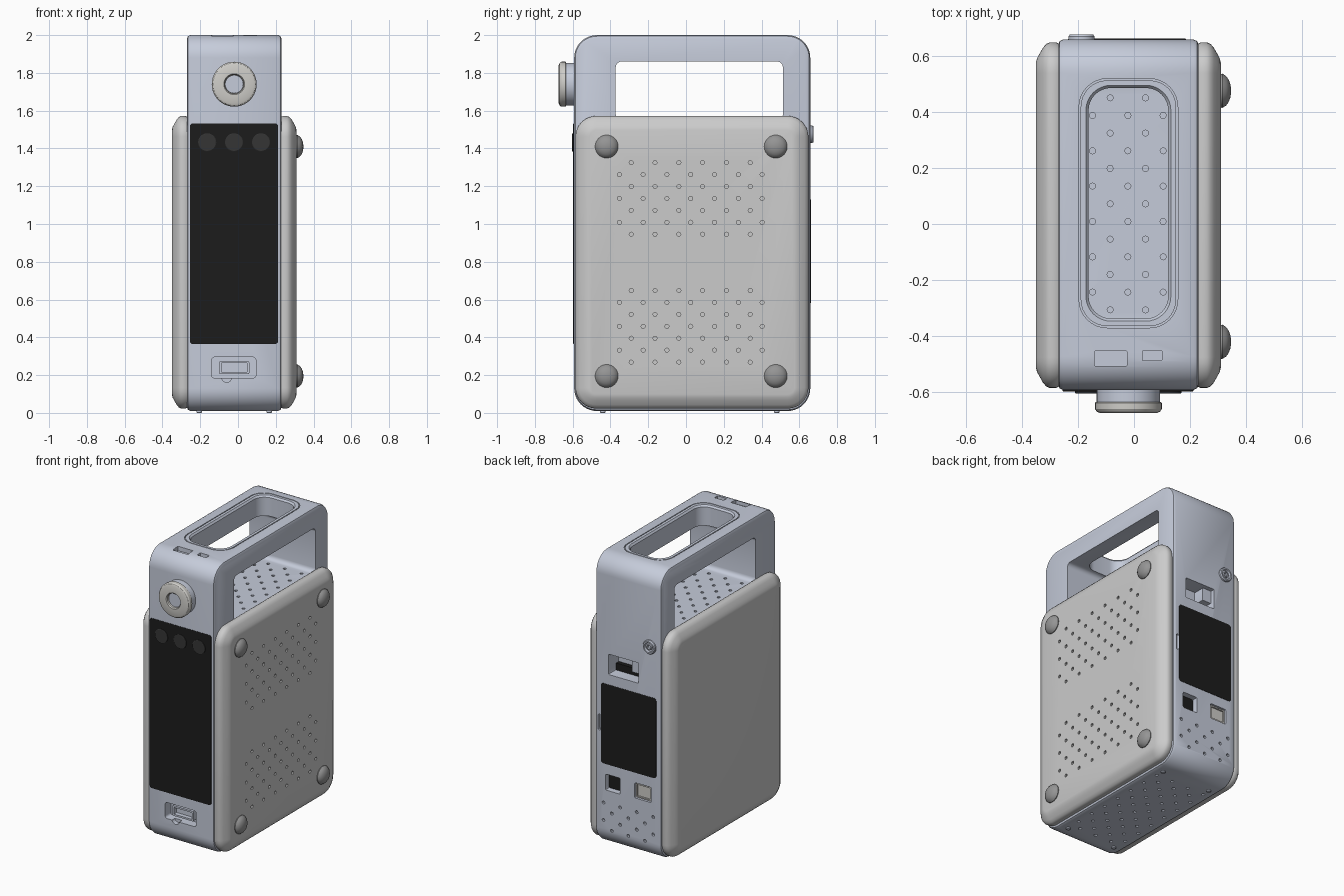
import bpy, bmesh, math

if "Cube" in bpy.data.objects:
    bpy.data.objects.remove(bpy.data.objects["Cube"])


def material(name, rgb):
    m = bpy.data.materials.new(name)
    m.diffuse_color = (*rgb, 1)
    m.use_nodes = True
    m.node_tree.nodes["Principled BSDF"].inputs["Base Color"].default_value = m.diffuse_color
    return m


BLUE = material("blue_grey_shell", (0.56, 0.60, 0.70))
BLACK = material("black_glass", (0.012, 0.012, 0.012))
DARK = material("dark_lens", (0.035, 0.035, 0.035))
PALE = material("pale_plastic", (0.62, 0.61, 0.58))
FOOT = material("rubber_foot", (0.3, 0.3, 0.3))


def add(bm, axis, rect, r, steps, n=8):
    """Loft a rounded rectangle (u0,u1,v0,v1) through (depth, inset) steps along an axis."""
    rings = []
    for d, inset in steps:
        u0, u1, v0, v1 = rect[0] + inset, rect[1] - inset, rect[2] + inset, rect[3] - inset
        rr = max(r - inset, 0.0015)
        ring = []
        for k, (cu, cv) in enumerate([(u1 - rr, v1 - rr), (u0 + rr, v1 - rr),
                                      (u0 + rr, v0 + rr), (u1 - rr, v0 + rr)]):
            for i in range(n + 1):
                a = math.pi / 2 * (k + i / n)
                u, v = cu + rr * math.cos(a), cv + rr * math.sin(a)
                co = {'x': (d, u, v), 'y': (u, d, v), 'z': (u, v, d)}[axis]
                ring.append(bm.verts.new(co))
        rings.append(ring)
    m = len(rings[0])
    for a, b in zip(rings, rings[1:]):
        for i in range(m):
            bm.faces.new((a[i], a[(i + 1) % m], b[(i + 1) % m], b[i]))
    bm.faces.new(rings[0])
    bm.faces.new(rings[-1])


def disc(bm, axis, u, v, R, steps, n=8):
    add(bm, axis, (u - R, u + R, v - R, v + R), R, steps, n)


def make(name, bm, mat=None):
    bmesh.ops.remove_doubles(bm, verts=bm.verts, dist=1e-5)
    bmesh.ops.recalc_face_normals(bm, faces=bm.faces)
    me = bpy.data.meshes.new(name)
    bm.to_mesh(me)
    bm.free()
    ob = bpy.data.objects.new(name, me)
    bpy.context.collection.objects.link(ob)
    if mat:
        me.materials.append(mat)
    return ob


def plate(name, axis, rect, r, steps, mat=None, n=8):
    bm = bmesh.new()
    add(bm, axis, rect, r, steps, n)
    return make(name, bm, mat)


def knob(name, axis, u, v, R, steps, mat=None):
    return plate(name, axis, (u - R, u + R, v - R, v + R), R, steps, mat, 10)


def cut(target, bm):
    cutter = make("cutter", bm)
    cutter.hide_render = True
    mod = target.modifiers.new("cut", 'BOOLEAN')
    mod.operation, mod.solver, mod.object = 'DIFFERENCE', 'EXACT', cutter
    bpy.context.view_layer.objects.active = target
    bpy.ops.object.modifier_apply(modifier=mod.name)
    bpy.data.objects.remove(cutter)


def vent(bm, axis, u0, v0, du, dv, counts, rows, depth):
    """Staggered rows of small round holes; odd rows shift by half a step."""
    for j in range(rows):
        odd = j % 2
        shift = du / 2 if counts[1] < counts[0] else -du / 2
        for i in range(counts[odd]):
            disc(bm, axis, u0 + odd * shift + i * du, v0 + j * dv, 0.011,
                 [(depth[0], 0), (depth[1], 0)], 2)


# Main shell with carry handle
body = plate("main_shell", 'x', (-0.592, 0.658, 0.01, 2.0), 0.12,
             [(-0.27, 0.018), (-0.265, 0.006), (-0.252, 0),
              (0.212, 0), (0.225, 0.006), (0.23, 0.018)], BLUE, 10)
bm = bmesh.new()
add(bm, 'x', (-0.372, 0.513, 1.55, 1.86), 0.03, [(-0.5, 0), (0.5, 0)], 5)
cut(body, bm)
bm = bmesh.new()
add(bm, 'z', (-0.162, 0.122, -0.337, 0.485), 0.08,
    [(1.8, 0), (1.988, 0), (2.003, -0.012)])
cut(body, bm)

# Recesses, sockets and vents in the shell
bm = bmesh.new()
for rect in [(-0.14, -0.025, -0.507, -0.452), (0.03, 0.10, -0.487, -0.452)]:
    add(bm, 'z', rect, 0.004, [(1.97, 0), (2.05, 0)], 2)
add(bm, 'y', (-0.14, 0.095, 0.185, 0.295), 0.015, [(-0.65, 0), (-0.53, 0)], 3)
for rect, depth in [((-0.10, 0.13, 1.20, 1.34), 0.55), ((0.04, 0.152, 0.40, 0.51), 0.61),
                    ((-0.195, -0.07, 0.405, 0.51), 0.61), ((0.188, 0.208, 0.80, 0.91), 0.64)]:
    add(bm, 'y', rect, 0.008, [(0.7, 0), (depth, 0)], 2)
vent(bm, 'z', -0.211, 0.45, 0.126, -0.063, (4, 3), 13, (1.52, 1.6))
vent(bm, 'z', -0.211, 0.42, 0.126, -0.063, (4, 3), 14, (-0.05, 0.04))
vent(bm, 'y', -0.211, 0.31, 0.126, -0.06, (4, 3), 4, (0.63, 0.72))
cut(body, bm)
bm = bmesh.new()
disc(bm, 'y', -0.06, 0.19, 0.028, [(-0.65, 0), (-0.56, 0)], 4)
cut(body, bm)

# Seam groove around the handle opening
bm = bmesh.new()
add(bm, 'z', (-0.196, 0.156, -0.37, 0.518), 0.10,
    [(1.992, 0), (2.02, 0), (2.02, 0.006), (1.992, 0.006)])
caps = [f for f in bm.faces if len(f.verts) > 4]
bmesh.ops.delete(bm, geom=caps, context='FACES_ONLY')
bmesh.ops.bridge_loops(bm, edges=[e for e in bm.edges if e.is_boundary])
cut(body, bm)

# Side panels
PROFILE = [(-0.004, 0.006), (0.008, 0), (0.03, 0), (0.043, 0.006), (0.055, 0.02),
           (0.068, 0.043), (0.076, 0.058), (0.08, 0.075)]
SIDE = (-0.585, 0.648, 0.023, 1.572)
plate("left_panel", 'x', SIDE, 0.11, [(-0.27 - d, i) for d, i in PROFILE])
right = plate("right_panel", 'x', SIDE, 0.11, [(0.23 + d, i) for d, i in PROFILE])
bm = bmesh.new()
for top in (1.325, 0.648):
    for j in range(7):
        odd = j % 2
        for i in range(6 + odd):
            disc(bm, 'x', -0.29 - 0.063 * odd + 0.126 * i, top - 0.0632 * j, 0.011,
                 [(0.285, 0), (0.35, 0)], 2)
cut(right, bm)

# Domed side feet
DOME = [(0.30, 0.002), (0.315, 0), (0.328, 0.008), (0.337, 0.02), (0.343, 0.035), (0.346, 0.052)]
for y in (-0.42, 0.475):
    for z in (0.195, 1.41):
        knob("side_foot", 'x', y, z, 0.061, DOME, FOOT)

# Small pegs under the base
for x in (-0.205, 0.165):
    for y in (-0.44, 0.48):
        knob("base_peg", 'z', x, y, 0.014, [(0.02, 0), (0.003, 0), (0.0, 0.003)], BLUE)

# Front screen and its three round lenses
plate("front_screen", 'y', (-0.255, 0.212, 0.365, 1.532), 0.015,
      [(-0.57, 0), (-0.595, 0), (-0.597, 0.003)], BLACK, 4)
for x in (-0.163, -0.021, 0.122):
    knob("front_lens", 'y', x, 1.432, 0.048, [(-0.58, 0), (-0.602, 0), (-0.604, 0.003)], DARK)

# Control dial on its collar
knob("dial_collar", 'y', -0.02, 1.74, 0.113, [(-0.57, 0), (-0.64, 0)], BLUE)
knob("control_dial", 'y', -0.02, 1.74, 0.119,
     [(-0.634, 0.004), (-0.638, 0), (-0.66, 0), (-0.669, 0.006), (-0.674, 0.018),
      (-0.674, 0.064), (-0.668, 0.069), (-0.645, 0.07)], PALE)
knob("dial_centre", 'y', -0.02, 1.74, 0.048, [(-0.64, 0), (-0.655, 0)], BLUE)

# Front connector tongue
plate("front_connector", 'y', (-0.10, 0.06, 0.205, 0.275), 0.008,
      [(-0.52, 0), (-0.57, 0), (-0.57, 0.012), (-0.54, 0.012)], BLUE, 2)

# Rear screen, sockets and round jack
plate("rear_screen", 'y', (-0.235, 0.185, 0.58, 1.13), 0.018,
      [(0.63, 0), (0.66, 0), (0.662, 0.003)], BLACK, 4)
plate("rear_square_socket", 'y', (0.045, 0.147, 0.405, 0.505), 0.006,
      [(0.60, 0), (0.625, 0)], BLACK, 2)
plate("rear_wide_socket", 'y', (-0.19, -0.075, 0.41, 0.505), 0.006,
      [(0.60, 0), (0.65, 0), (0.65, 0.008), (0.64, 0.008)], PALE, 2)
plate("rear_bay_floor", 'y', (-0.098, 0.128, 1.202, 1.25), 0.004,
      [(0.54, 0), (0.58, 0)], BLACK, 2)
plate("rear_bay_block", 'y', (-0.098, -0.03, 1.25, 1.338), 0.004,
      [(0.54, 0), (0.63, 0)], BLUE, 2)
knob("rear_jack", 'y', -0.187, 1.475, 0.047,
     [(0.63, 0), (0.668, 0), (0.675, 0.005), (0.675, 0.014), (0.662, 0.017),
      (0.662, 0.026), (0.67, 0.028), (0.67, 0.034), (0.645, 0.035)], BLUE)

# Smooth shading with crisp edges
for ob in bpy.data.objects:
    ob.select_set(True)
bpy.context.view_layer.objects.active = body
bpy.ops.object.shade_smooth_by_angle(angle=math.radians(32))
